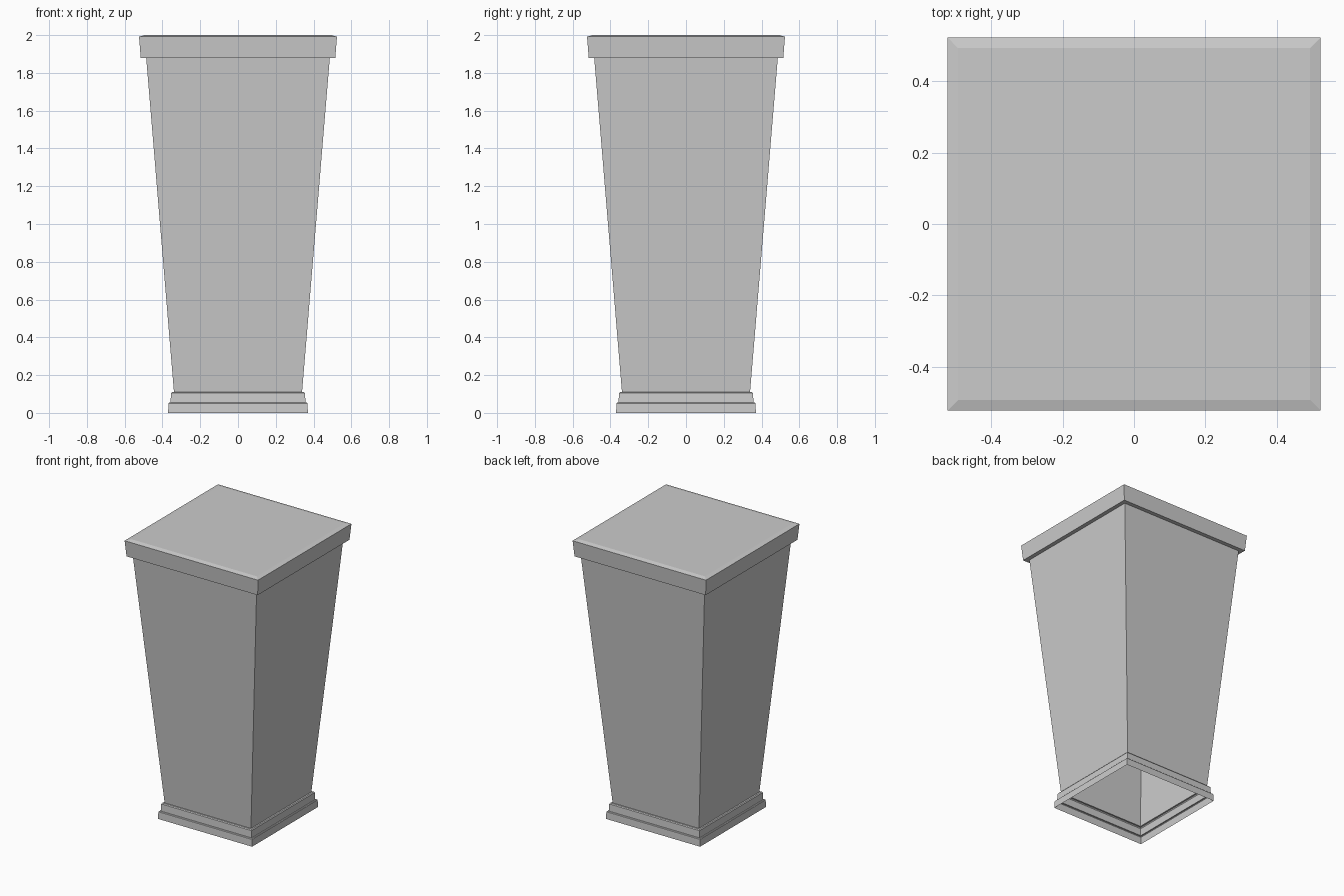
import bpy, bmesh

if "Cube" in bpy.data.objects:
    bpy.data.objects.remove(bpy.data.objects["Cube"])

# Square profile of the planter: (half width, height), open underneath
PROFILE = [
    (0.370, 0.000), (0.368, 0.050), (0.364, 0.054),   # plinth
    (0.357, 0.054), (0.355, 0.104), (0.350, 0.110),   # base moulding
    (0.339, 0.110), (0.486, 1.880),                   # tapered body
    (0.515, 1.880), (0.524, 1.992), (0.494, 2.000),   # cap with chamfered top
]


def square_loft(name, profile):
    """Stack square rings along z, join them and close the top."""
    bm = bmesh.new()
    rings = []
    for r, z in profile:
        rings.append([bm.verts.new((sx * r, sy * r, z))
                      for sx, sy in ((-1, -1), (1, -1), (1, 1), (-1, 1))])
    for a, b in zip(rings, rings[1:]):
        for i in range(4):
            j = (i + 1) % 4
            bm.faces.new((a[i], a[j], b[j], b[i]))
    bm.faces.new(rings[-1])
    mesh = bpy.data.meshes.new(name)
    bm.to_mesh(mesh)
    bm.free()
    obj = bpy.data.objects.new(name, mesh)
    bpy.context.collection.objects.link(obj)
    return obj


square_loft("tapered_pedestal", PROFILE)
